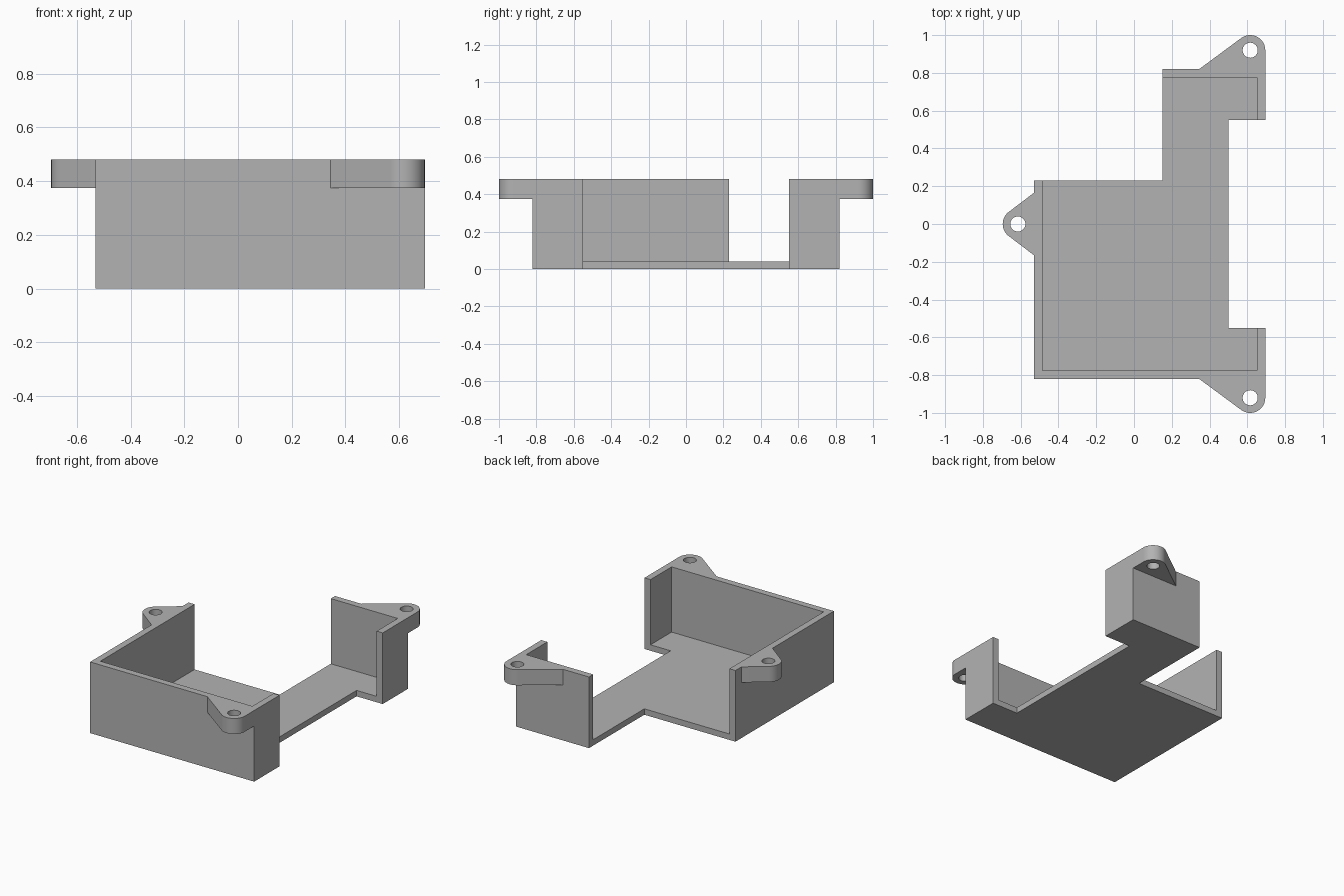
import bpy
import bmesh
from math import acos, atan2, cos, sin, tau, hypot

cube = bpy.data.objects.get("Cube")
if cube:
    bpy.data.objects.remove(cube)

grey = bpy.data.materials.new("plain grey")
grey.use_nodes = True
grey.diffuse_color = (0.45, 0.45, 0.45, 1)
grey.node_tree.nodes["Principled BSDF"].inputs["Base Color"].default_value = grey.diffuse_color

TOP, FLOOR, LUG_BOTTOM = 0.48, 0.04, 0.375
LUG_R, HOLE_R = 0.08, 0.04


def prism(name, outlines, z0, z1, smooth=False):
    """Solid between two heights; outlines after the first are holes."""
    bm = bmesh.new()
    caps = ([], [])
    for outline in outlines:
        rings = [[bm.verts.new((x, y, z)) for x, y in outline] for z in (z0, z1)]
        n = len(outline)
        for cap, ring in zip(caps, rings):
            cap += [bm.edges.new((ring[i], ring[(i + 1) % n])) for i in range(n)]
        low, high = rings
        for i in range(n):
            j = (i + 1) % n
            bm.faces.new((low[i], low[j], high[j], high[i]))
    for cap in caps:
        bmesh.ops.triangle_fill(bm, edges=cap, use_beauty=True, use_dissolve=False)
    bmesh.ops.recalc_face_normals(bm, faces=bm.faces[:])
    mesh = bpy.data.meshes.new(name)
    bm.to_mesh(mesh)
    bm.free()
    mesh.materials.append(grey)
    ob = bpy.data.objects.new(name, mesh)
    bpy.context.collection.objects.link(ob)
    if smooth:
        bpy.ops.object.select_all(action="DESELECT")
        ob.select_set(True)
        bpy.context.view_layer.objects.active = ob
        bpy.ops.object.shade_smooth_by_angle()
    return ob


def arc(centre, r, start, end, steps):
    return [(centre[0] + r * cos(start + (end - start) * i / steps),
             centre[1] + r * sin(start + (end - start) * i / steps))
            for i in range(steps + 1)]


def lug_outlines(centre, a, b):
    """Rounded ear with straight tangents down to wall points a and b."""
    def tangent(p, side):
        dx, dy = p[0] - centre[0], p[1] - centre[1]
        return atan2(dy, dx) + side * acos(min(1, LUG_R / hypot(dx, dy)))
    start, end = tangent(b, 1), tangent(a, -1)
    end = start + (end - start) % tau
    outer = [a, b] + arc(centre, LUG_R, start, end, 24)
    hole = arc(centre, HOLE_R, 0, tau, 32)[:-1]
    return [outer, hole]


# Walls: front corner wraps three sides, back corner wraps two
prism("front_walls", [[(-.53, .23), (-.53, -.82), (.695, -.82), (.695, -.55),
                       (.65, -.55), (.65, -.775), (-.485, -.775), (-.485, .23)]], 0, TOP)
prism("back_walls", [[(.15, .82), (.695, .82), (.695, .55),
                      (.65, .55), (.65, .775), (.15, .775)]], 0, TOP)

# Floor plate inside the walls
prism("floor", [[(-.485, -.775), (.65, -.775), (.65, -.55), (.5, -.55), (.5, .55),
                 (.65, .55), (.65, .775), (.15, .775), (.15, .23), (-.485, .23)]], 0, FLOOR)

# Mounting lugs
ear = lug_outlines((.615, .92), (.345, .82), (.695, .82))
prism("back_lug", ear, LUG_BOTTOM, TOP, True)
prism("front_lug", [[(x, -y) for x, y in loop] for loop in ear], LUG_BOTTOM, TOP, True)
prism("side_lug", lug_outlines((-.615, 0), (-.53, -.165), (-.53, .165)), LUG_BOTTOM, TOP, True)
